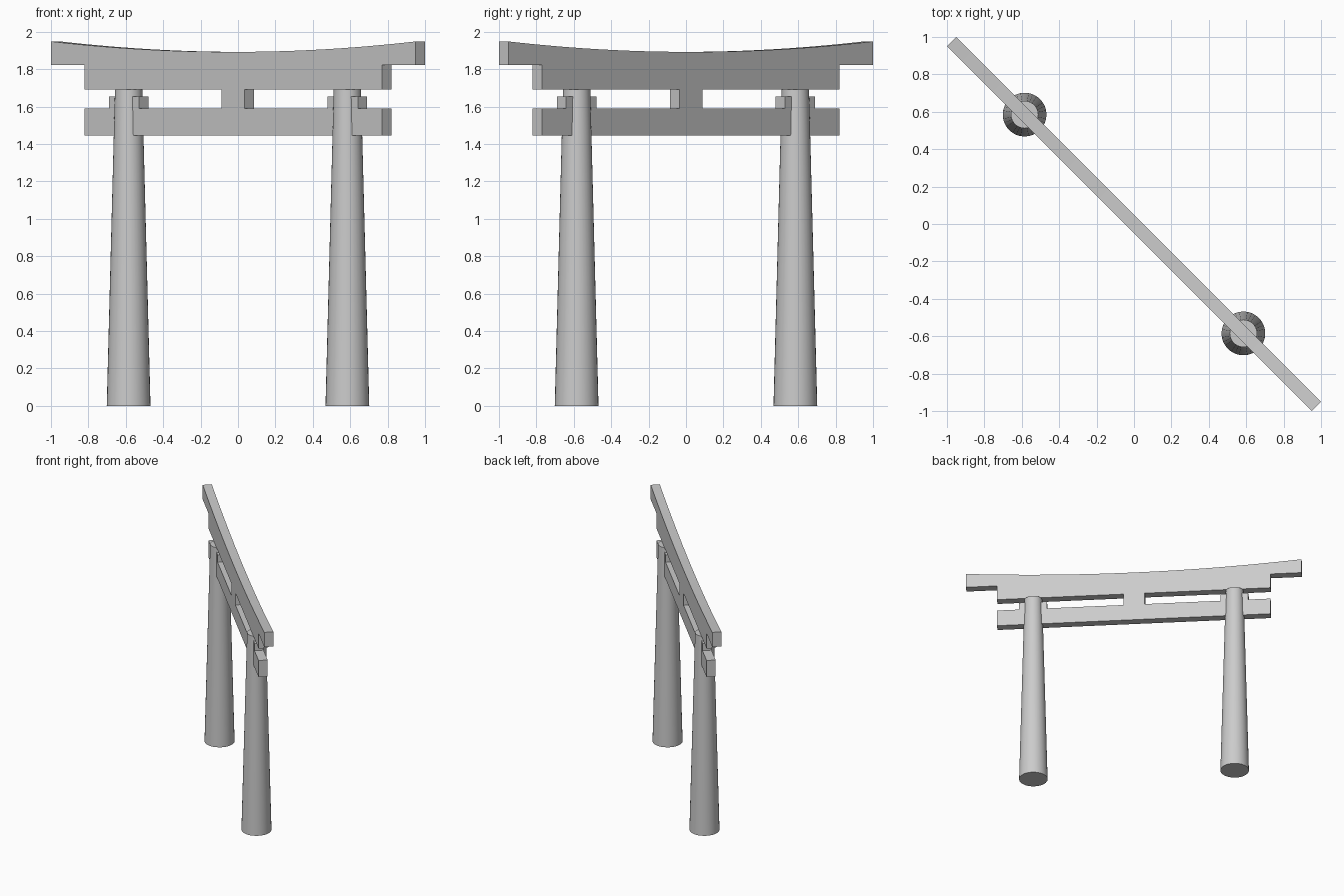
import bpy, bmesh, math
from mathutils import Matrix

cube = bpy.data.objects.get("Cube")
if cube:
    bpy.data.objects.remove(cube, do_unlink=True)

DEPTH = 0.071       # shared thickness of all beams
PILLAR_X = 0.827    # pillar distance from the middle, along the gate
TURN = Matrix.Rotation(math.radians(-45), 4, 'Z')  # gate stands on the diagonal

grey = bpy.data.materials.new("plain_grey")
grey.use_nodes = True
colour = (0.6, 0.6, 0.6, 1)
grey.diffuse_color = colour
grey.node_tree.nodes["Principled BSDF"].inputs["Base Color"].default_value = colour


def finish(name, bm):
    bmesh.ops.recalc_face_normals(bm, faces=bm.faces)
    mesh = bpy.data.meshes.new(name)
    bm.to_mesh(mesh)
    bm.free()
    mesh.materials.append(grey)
    obj = bpy.data.objects.new(name, mesh)
    bpy.context.collection.objects.link(obj)
    obj.matrix_world = TURN
    return obj


def slab(name, profile):
    """Extrude an x-z outline through the beam thickness."""
    bm = bmesh.new()
    face = bm.faces.new([bm.verts.new((x, -DEPTH / 2, z)) for x, z in profile])
    out = bmesh.ops.extrude_face_region(bm, geom=[face])
    moved = [v for v in out["geom"] if isinstance(v, bmesh.types.BMVert)]
    bmesh.ops.translate(bm, verts=moved, vec=(0, DEPTH, 0))
    return finish(name, bm)


def bar(name, x, half, low, high):
    return slab(name, [(x - half, low), (x + half, low), (x + half, high), (x - half, high)])


# Top beam and lintel in one piece, with upswept upper edge
HALF, STEPS = 1.379, 24
outline = [(-1.124, 1.692), (1.124, 1.692), (1.124, 1.822), (HALF, 1.822)]
for i in range(STEPS + 1):
    t = 1 - 2 * i / STEPS
    outline.append((HALF * t, 1.892 + 0.056 * t * t))
outline += [(-HALF, 1.822), (-1.124, 1.822)]
slab("top_beam", outline)

# Tie beam and centre strut
bar("tie_beam", 0, 1.124, 1.446, 1.589)
bar("centre_strut", -0.003, 0.088, 1.589, 1.692)

# Tapered pillars with wedges sitting on the tie beam
for side, x in (("right", -PILLAR_X), ("left", PILLAR_X)):
    bm = bmesh.new()
    height = 1.692
    bmesh.ops.create_cone(bm, cap_ends=True, segments=32, radius1=0.117, radius2=0.073,
                          depth=height, matrix=Matrix.Translation((x, 0, height / 2)))
    pillar = finish(side + "_pillar", bm)
    bpy.ops.object.select_all(action='DESELECT')
    pillar.select_set(True)
    bpy.context.view_layer.objects.active = pillar
    bpy.ops.object.shade_smooth_by_angle(angle=math.radians(30))
    bar(side + "_wedge", x, 0.114, 1.589, 1.653)
